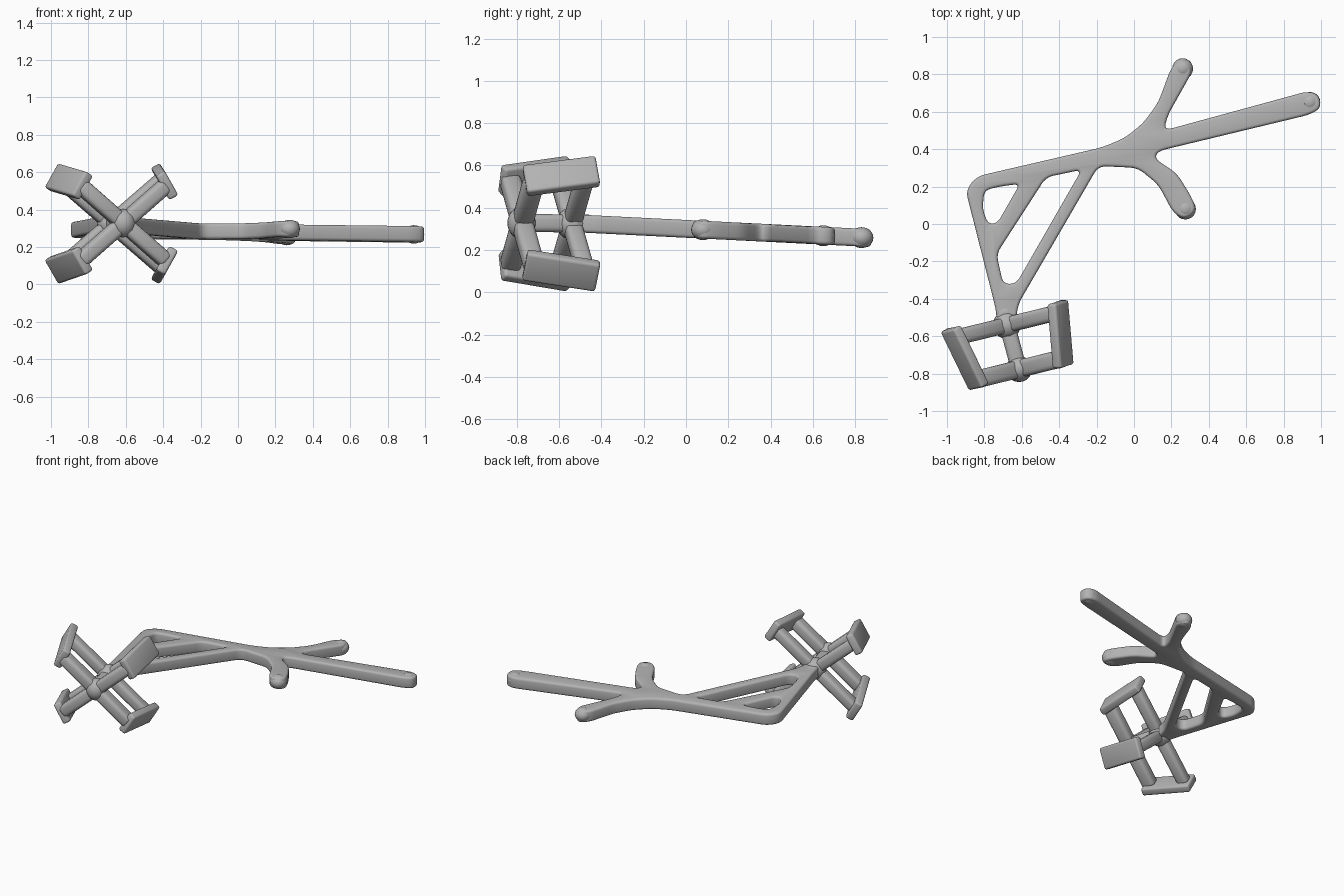
import bpy, bmesh
from mathutils import Vector, Matrix

if "Cube" in bpy.data.objects:
    bpy.data.objects.remove(bpy.data.objects["Cube"], do_unlink=True)

GREY = (0.45, 0.45, 0.45, 1)
grey = bpy.data.materials.new("matte_grey")
grey.use_nodes = True
grey.diffuse_color = GREY
grey.node_tree.nodes["Principled BSDF"].inputs["Base Color"].default_value = GREY


def finish(name, bm, angle=0.7):
    """Turn a bmesh into a named, shaded object."""
    bmesh.ops.recalc_face_normals(bm, faces=bm.faces)
    mesh = bpy.data.meshes.new(name)
    bm.to_mesh(mesh)
    bm.free()
    mesh.materials.append(grey)
    obj = bpy.data.objects.new(name, mesh)
    bpy.context.collection.objects.link(obj)
    bpy.ops.object.select_all(action='DESELECT')
    obj.select_set(True)
    bpy.context.view_layer.objects.active = obj
    bpy.ops.object.shade_smooth_by_angle(angle=angle)
    return obj


def rounded(points, radius, steps=5):
    """Round every corner of a closed 2D outline."""
    out = []
    pts = [Vector(p) for p in points]
    for i, p in enumerate(pts):
        to_prev, to_next = pts[i - 1] - p, pts[(i + 1) % len(pts)] - p
        a = p + to_prev.normalized() * min(radius, to_prev.length * 0.49)
        b = p + to_next.normalized() * min(radius, to_next.length * 0.49)
        for k in range(steps + 1):
            t = k / steps
            out.append(a * (1 - t) ** 2 + p * 2 * t * (1 - t) + b * t ** 2)
    return out


def plate_z(y):
    """Height of the gently sloping frame."""
    return 0.3 - 0.05 * y


def beam(name, start, end, width_dir, width, thick, bevel):
    """Bevelled bar between two points."""
    along = end - start
    ax = along.normalized()
    side = (width_dir - ax * width_dir.dot(ax)).normalized()
    third = ax.cross(side)
    rot = Matrix((ax, side, third)).transposed().to_4x4()
    place = Matrix.Translation((start + end) / 2) @ rot
    bm = bmesh.new()
    bmesh.ops.create_cube(bm, size=1)
    bmesh.ops.scale(bm, vec=(along.length, width, thick), verts=bm.verts)
    bmesh.ops.bevel(bm, geom=bm.edges[:], offset=bevel, segments=3,
                    profile=0.5, affect='EDGES')
    bmesh.ops.transform(bm, matrix=place, verts=bm.verts)
    return finish(name, bm)


def ball(name, centre, radius, flat):
    bm = bmesh.new()
    bmesh.ops.create_uvsphere(bm, u_segments=20, v_segments=12, radius=radius)
    bmesh.ops.scale(bm, vec=(1, 1, flat), verts=bm.verts)
    bmesh.ops.translate(bm, vec=centre, verts=bm.verts)
    return finish(name, bm)


# Flat handle frame with three prongs and two openings
outer = [(-.9, .18), (-.74, -.45), (-.725, -.56), (-.635, -.55), (-.62, -.43),
         (-.19, .31), (.02, .3), (.13, .21), (.21, .06), (.27, .025),
         (.335, .07), (.31, .14), (.23, .27), (.11, .35), (.13, .39),
         (.94, .585), (1, .62), (.99, .69), (.93, .71), (.16, .5),
         (.18, .58), (.315, .82), (.27, .89), (.2, .84), (.13, .65),
         (.05, .54), (-.05, .46), (-.17, .41), (-.84, .255)]
small_hole = [(-.8, .18), (-.72, .2), (-.61, .215), (-.73, .005),
              (-.78, .0), (-.81, .08)]
large_hole = [(-.47, .25), (-.28, .29), (-.63, -.32), (-.7, -.32), (-.735, -.16)]

curve = bpy.data.curves.new("frame_outline", 'CURVE')
curve.dimensions = '2D'
curve.fill_mode = 'BOTH'
curve.extrude = 0.026
curve.bevel_depth = 0.016
curve.bevel_resolution = 2
curve.offset = -0.016
for outline, radius in ((outer, .045), (small_hole, .035), (large_hole, .04)):
    pts = rounded(outline, radius)
    spline = curve.splines.new('POLY')
    spline.points.add(len(pts) - 1)
    for sp, p in zip(spline.points, pts):
        sp.co = (p.x, p.y, 0, 1)
    spline.use_cyclic_u = True
helper = bpy.data.objects.new("frame_outline", curve)
bpy.context.collection.objects.link(helper)
bpy.context.view_layer.update()
flat = bpy.data.meshes.new_from_object(
    helper.evaluated_get(bpy.context.evaluated_depsgraph_get()))
bpy.data.objects.remove(helper, do_unlink=True)
bm = bmesh.new()
bm.from_mesh(flat)
bpy.data.meshes.remove(flat)
bmesh.ops.remove_doubles(bm, verts=bm.verts, dist=0.0002)
for v in bm.verts:
    v.co.z += plate_z(v.co.y)
finish("handle_frame", bm)

# Rounded knobs on the prong tips
for name, x, y in (("long_prong_tip", .94, .65), ("back_prong_tip", .26, .83),
                   ("front_prong_tip", .275, .08)):
    ball(name, Vector((x, y, plate_z(y))), 0.056, 0.88)

# Paddle wheel axes: its axle points forward, slightly to the left
axle = Vector((.24, -.97, 0)).normalized()
across = Vector((.97, .24, 0)).normalized()
up = Vector((0, 0, 1))
back_hub = Vector((-.68, -.54, .325))
front_hub = Vector((-.615, -.775, .328))

# Axle joining the frame to both crosses
beam("axle", back_hub - axle * .1, front_hub + axle * .03, up, .085, .085, .025)
ball("back_hub", back_hub, .075, 1)
ball("front_hub", front_hub, .07, 1.1)


def corner(hub, sx, sz, half_width, half_height):
    return hub + across * sx * half_width + up * sz * half_height


# Four arms on each cross and a paddle on every pair of arms
for sx, side in ((1, "left"), (-1, "right")):
    for sz, level in ((1, "upper"), (-1, "lower")):
        tag = level + "_" + side
        back = corner(back_hub, sx, sz, .285, .24)
        front = corner(front_hub, sx, sz, .24, .205)
        beam("back_arm_" + tag, back_hub, back, axle, .085, .08, .025)
        beam("front_arm_" + tag, front_hub, front, axle, .095, .085, .025)
        run = (front - back).normalized()
        tilt = across * -sx * .5 + up * sz * .87
        beam("paddle_" + tag, back - run * .055, front + run * .045,
             tilt, .15, .055, .014)
